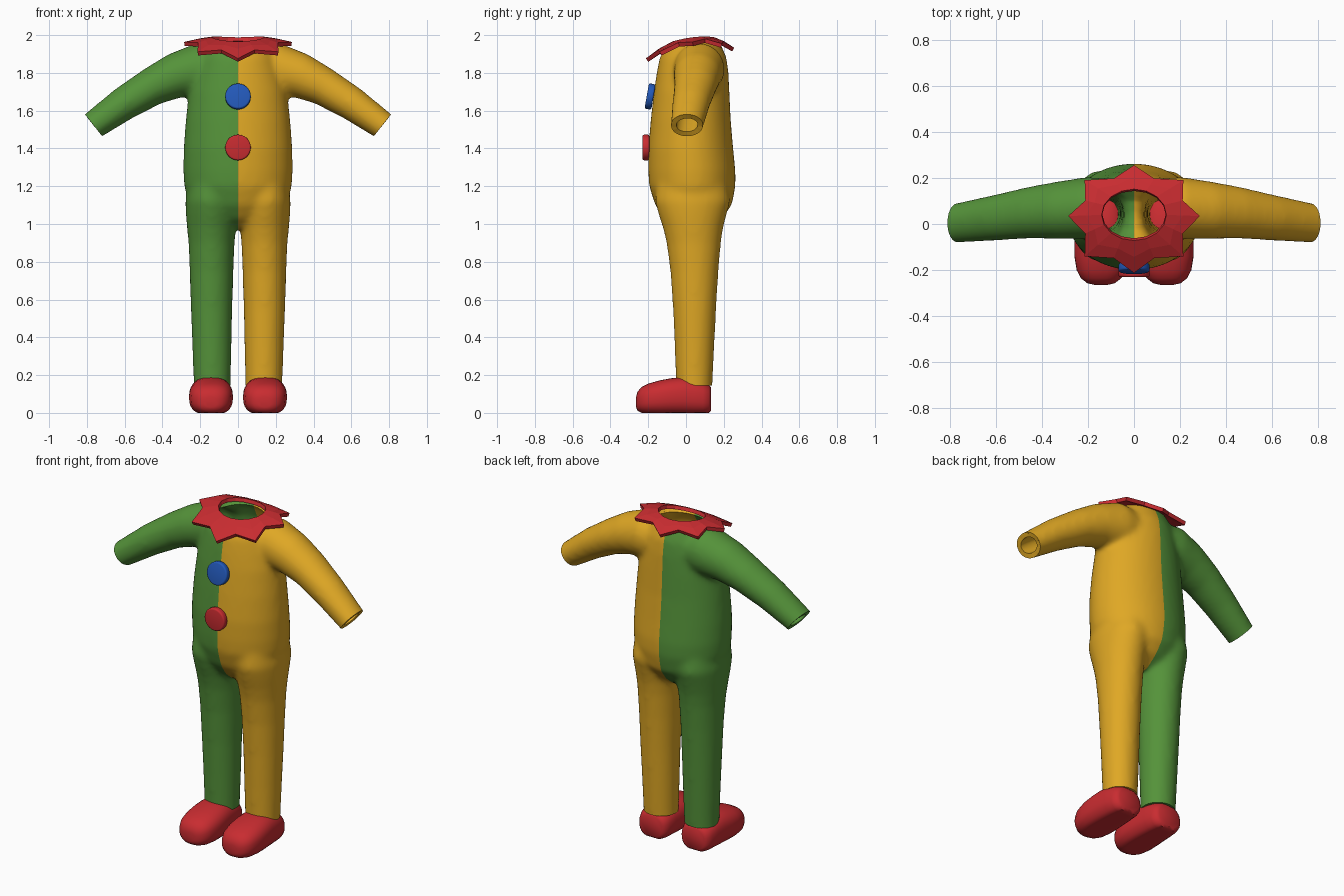
import bpy, bmesh, math
from mathutils import Vector, Matrix

if "Cube" in bpy.data.objects:
    bpy.data.objects.remove(bpy.data.objects["Cube"])


def material(name, rgb):
    m = bpy.data.materials.new(name)
    m.diffuse_color = (*rgb, 1)
    m.use_nodes = True
    m.node_tree.nodes["Principled BSDF"].inputs["Base Color"].default_value = m.diffuse_color
    return m


GREEN = material("green", (0.09, 0.29, 0.042))
YELLOW = material("yellow", (0.74, 0.39, 0.018))
RED = material("red", (0.58, 0.025, 0.03))
BLUE = material("blue", (0.017, 0.10, 0.49))


def loft(bm, rings, sides=40, power=1.0):
    """Closed tube through rings of (centre, half-axis u, half-axis v)."""
    def ring(c, u, v):
        out = []
        for i in range(sides):
            a = 2 * math.pi * i / sides
            cs, sn = math.cos(a), math.sin(a)
            out.append(bm.verts.new(Vector(c)
                       + Vector(u) * math.copysign(abs(cs) ** power, cs)
                       + Vector(v) * math.copysign(abs(sn) ** power, sn)))
        return out
    loops = [ring(*r) for r in rings]
    for a, b in zip(loops, loops[1:]):
        for i in range(sides):
            j = (i + 1) % sides
            bm.faces.new((a[i], a[j], b[j], b[i]))
    bm.faces.new(loops[0][::-1])
    bm.faces.new(loops[-1])


def upright(x, z, hx, front, back):
    """Horizontal ring spanning front..back in y."""
    return ((x, (front + back) / 2, z), (hx, 0, 0), (0, (back - front) / 2, 0))


def to_object(bm, name, mats):
    bmesh.ops.recalc_face_normals(bm, faces=bm.faces)
    me = bpy.data.meshes.new(name)
    bm.to_mesh(me)
    bm.free()
    ob = bpy.data.objects.new(name, me)
    bpy.context.collection.objects.link(ob)
    for m in mats:
        me.materials.append(m)
    return ob


def modify(ob, kind, **props):
    bpy.context.view_layer.objects.active = ob
    mod = ob.modifiers.new(kind, kind)
    for k, v in props.items():
        setattr(mod, k, v)
    bpy.ops.object.modifier_apply(modifier=mod.name)


def smooth(ob, angle=40):
    bpy.ops.object.select_all(action='DESELECT')
    ob.select_set(True)
    bpy.context.view_layer.objects.active = ob
    bpy.ops.object.shade_smooth_by_angle(angle=math.radians(angle))


# Suit: torso, legs and sleeves merged into one skin
bm = bmesh.new()
torso = [(2.03, .11, -.04, .14), (1.99, .14, -.065, .16), (1.95, .175, -.10, .185),
         (1.88, .21, -.14, .215), (1.8, .235, -.155, .225), (1.7, .26, -.17, .23),
         (1.55, .277, -.187, .237), (1.4, .288, -.20, .25), (1.28, .29, -.20, .262),
         (1.2, .285, -.195, .262), (1.1, .255, -.163, .243), (1.03, .19, -.115, .19),
         (.98, .09, -.05, .12)]
loft(bm, [upright(0, *r) for r in torso])
leg = [(1.25, .14, .12, -.15, .21), (1.12, .141, .138, -.165, .235),
       (1.05, .14, .136, -.145, .215), (.98, .14, .13, -.122, .197),
       (.9, .14, .122, -.103, .185), (.75, .14, .116, -.083, .172),
       (.55, .14, .11, -.069, .16), (.35, .138, .104, -.06, .15),
       (.15, .137, .098, -.053, .14), (.06, .137, .097, -.052, .138)]
sleeve = [(.06, .07, 1.82, .12, .12), (.2, .07, 1.82, .135, .14),
          (.33, .06, 1.785, .125, .12), (.45, .05, 1.73, .113, .102),
          (.6, .028, 1.64, .1, .09), (.765, .005, 1.523, .087, .075),
          (.85, -.005, 1.46, .082, .07)]
for s in (-1, 1):
    loft(bm, [upright(s * x, z, hx, f, b) for z, x, hx, f, b in leg])
    rings = []
    for i, (x, y, z, ry, rp) in enumerate(sleeve):
        p, q = sleeve[max(i - 1, 0)], sleeve[min(i + 1, len(sleeve) - 1)]
        t = Vector((q[0] - p[0], 0, q[2] - p[2])).normalized()
        rings.append(((s * x, y, z), (0, ry, 0), (-s * t.z * rp, 0, t.x * rp)))
    loft(bm, rings)
suit = to_object(bm, "suit", [GREEN, YELLOW])
modify(suit, 'REMESH', mode='VOXEL', voxel_size=.014)
modify(suit, 'SMOOTH', factor=.5, iterations=14)

# Open the neck, cuffs and ankles, and split the skin along the middle seam
bm = bmesh.new()
bm.from_mesh(suit.data)
openings = [((0, .05, 1.958), (0, -.1, 1)), ((0, 0, .145), (0, 0, -1))]
openings += [((s * .765, 0, 1.523), (s * .79, 0, -.62)) for s in (-1, 1)]
for co, no in openings:
    geom = bm.verts[:] + bm.edges[:] + bm.faces[:]
    if abs(no[0]) > 0:   # cuffs: touch only the outer end of the arm
        far = [f for f in bm.faces if f.calc_center_median().x * no[0] > .5 * abs(no[0])]
        geom = list({v for f in far for v in f.verts} | {e for f in far for e in f.edges}) + far
    bmesh.ops.bisect_plane(bm, geom=geom, plane_co=co, plane_no=no, clear_outer=True)
bmesh.ops.bisect_plane(bm, geom=bm.verts[:] + bm.edges[:] + bm.faces[:],
                       plane_co=(0, 0, 0), plane_no=(1, 0, 0))
for f in bm.faces:
    f.material_index = 1 if f.calc_center_median().x > 0 else 0
bm.to_mesh(suit.data)
bm.free()
modify(suit, 'SOLIDIFY', thickness=.028, offset=-1)
smooth(suit, 50)

# Collar: eight-pointed draped ruff
def drape(x, y):
    d = y - .08
    return 1.995 - (1.45 if d < 0 else 2.2) * d * d - .4 * x * x


bm = bmesh.new()
N = 16
loops = []
for t in (0, .5, 1):
    loop = []
    for i in range(N):
        a = 2 * math.pi * i / N - math.pi / 2
        c, s = math.cos(a), math.sin(a)
        k = 1 if i % 2 == 0 else .8
        inner = Vector((.14 * c, .04 + .11 * s))
        outer = Vector((.285 * k * c, .035 + (.245 if s < 0 else .218) * k * s))
        if i % 4 == 2:   # diagonal tips reach a little farther
            outer = Vector((outer.x * 1.06, outer.y))
        p = inner.lerp(outer, t)
        loop.append(bm.verts.new((p.x, p.y, drape(p.x, p.y))))
    loops.append(loop)
for a, b in zip(loops, loops[1:]):
    for i in range(N):
        j = (i + 1) % N
        bm.faces.new((a[i], b[i], b[j], a[j]))
collar = to_object(bm, "collar", [RED])
if collar.data.polygons[0].normal.z < 0:
    collar.data.flip_normals()
modify(collar, 'SOLIDIFY', thickness=.022, offset=-.6)

# Buttons: rounded discs lying on the chest
for name, mat, y, z, tilt in (("upper_button", BLUE, -.19, 1.675, -10),
                              ("lower_button", RED, -.212, 1.405, 0)):
    bm = bmesh.new()
    bmesh.ops.create_cone(bm, cap_ends=True, segments=32, radius1=.068, radius2=.068, depth=.036,
                          matrix=Matrix.Translation((0, y, z))
                          @ Matrix.Rotation(math.radians(90 + tilt), 4, 'X'))
    rims = [e for e in bm.edges if any(len(f.verts) > 4 for f in e.link_faces)]
    bmesh.ops.bevel(bm, geom=rims, offset=.009, segments=3, profile=.5, affect='EDGES')
    smooth(to_object(bm, name, [mat]))

# Shoes: rounded toe, flat sole
shoe = [(-.264, .03, .03, .085), (-.257, .06, .012, .112), (-.235, .088, 0, .137),
        (-.2, .106, -.008, .155), (-.14, .116, -.012, .172), (-.08, .116, -.012, .183),
        (-.02, .112, -.012, .19), (.04, .106, -.012, .183), (.09, .1, -.01, .165),
        (.12, .088, -.006, .15), (.132, .07, .01, .135)]
for s, name in ((-1, "left_shoe"), (1, "right_shoe")):
    bm = bmesh.new()
    loft(bm, [((s * .143, y, (lo + hi) / 2), (hx, 0, 0), (0, 0, (hi - lo) / 2))
              for y, hx, lo, hi in shoe], sides=32, power=.8)
    for v in bm.verts:
        v.co.z = max(v.co.z, 0)
    smooth(to_object(bm, name, [RED]), 45)
